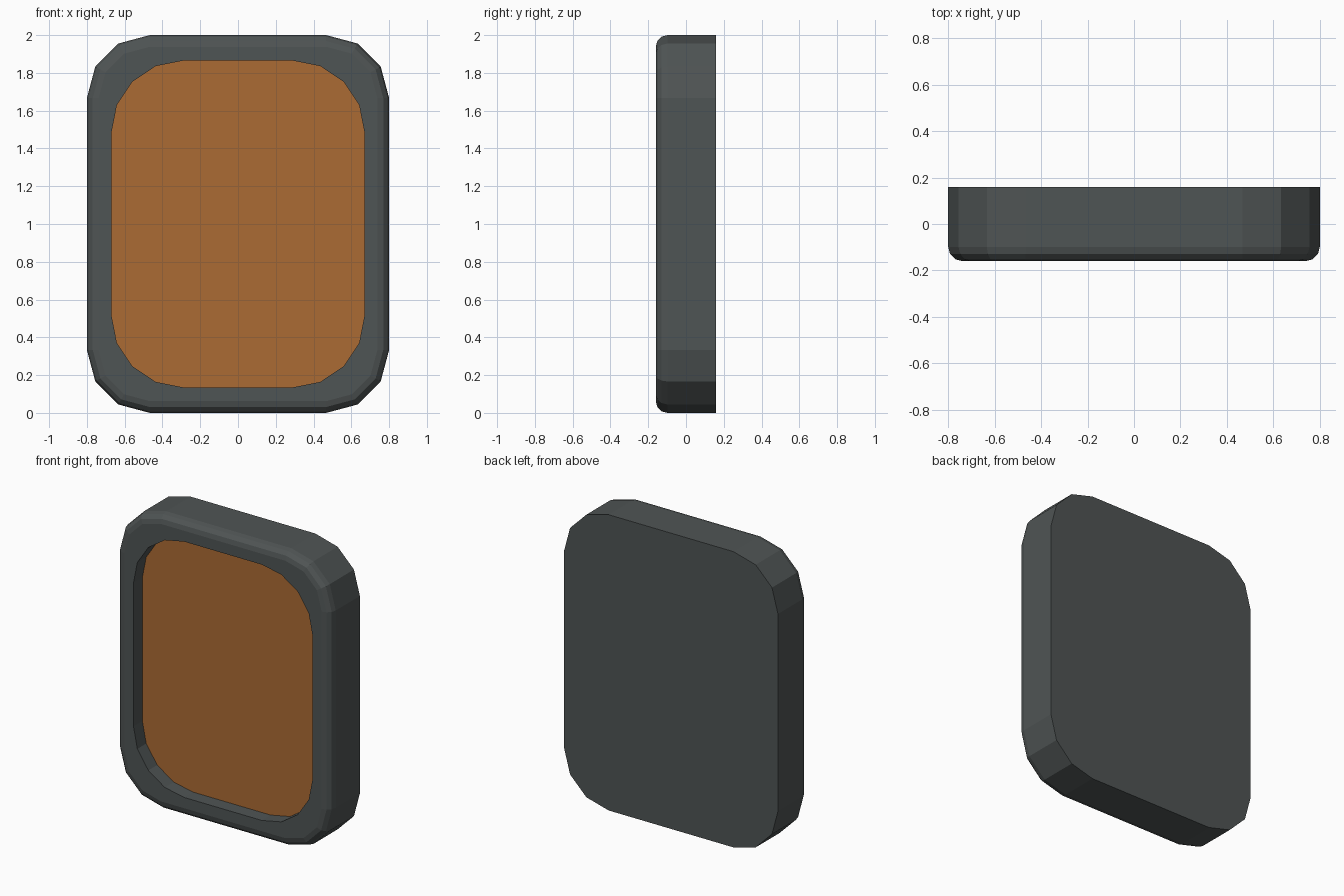
import bpy, bmesh, math

if "Cube" in bpy.data.objects:
    bpy.data.objects.remove(bpy.data.objects["Cube"])


def material(name, rgb):
    m = bpy.data.materials.new(name)
    m.diffuse_color = (*rgb, 1)
    m.use_nodes = True
    m.node_tree.nodes["Principled BSDF"].inputs["Base Color"].default_value = m.diffuse_color
    return m


def ring(bm, hx, hz, r, seg, y):
    """Closed rounded-rectangle loop in the xz plane, centred on z = 1."""
    verts = []
    for i, (sx, sz) in enumerate([(1, 1), (-1, 1), (-1, -1), (1, -1)]):
        for k in range(seg + 1):
            a = math.pi / 2 * (i + k / seg)
            verts.append(bm.verts.new((sx * (hx - r) + r * math.cos(a), y,
                                       1 + sz * (hz - r) + r * math.sin(a))))
    edges = [bm.edges.new((verts[i - 1], verts[i])) for i in range(len(verts))]
    return verts, edges


def finish(bm, name, mat):
    mesh = bpy.data.meshes.new(name)
    bm.to_mesh(mesh)
    bm.free()
    mesh.materials.append(mat)
    obj = bpy.data.objects.new(name, mesh)
    bpy.context.collection.objects.link(obj)
    return obj


grey = material("dark grey", (0.078, 0.089, 0.089))
orange = material("burnt orange", (0.41, 0.147, 0.033))

HX, HZ, R, DEPTH = 0.8, 1.0, 0.333, 0.16
BEVEL = 0.062
RECESS_Y = -0.065
OPENING = (0.67, 0.865, 0.38, 4)

# Casing: back face, sides, rounded front edge, front rim and recess wall
bm = bmesh.new()
back_verts, edges = ring(bm, HX, HZ, R, 3, DEPTH)
bm.faces.new(back_verts)
loops = [edges]
for k in range(4):
    a = math.pi / 2 * k / 3
    d = BEVEL * (1 - math.cos(a))
    y = -DEPTH + BEVEL * (1 - math.sin(a))
    loops.append(ring(bm, HX - d, HZ - d, R - d, 3, y)[1])
for y in (-DEPTH, RECESS_Y):
    loops.append(ring(bm, *OPENING, y)[1])
for a, b in zip(loops, loops[1:]):
    bmesh.ops.bridge_loops(bm, edges=a + b)
bmesh.ops.recalc_face_normals(bm, faces=bm.faces)
# The casing is open at the recess, so make sure the back face points backwards
bm.normal_update()
if max(bm.faces, key=lambda f: f.calc_center_median().y).normal.y < 0:
    bmesh.ops.reverse_faces(bm, faces=bm.faces)
finish(bm, "casing", grey)

# Front panel closing the recess
bm = bmesh.new()
verts, _ = ring(bm, *OPENING, RECESS_Y)
face = bm.faces.new(verts)
face.normal_update()
if face.normal.y > 0:
    face.normal_flip()
finish(bm, "front_panel", orange)
